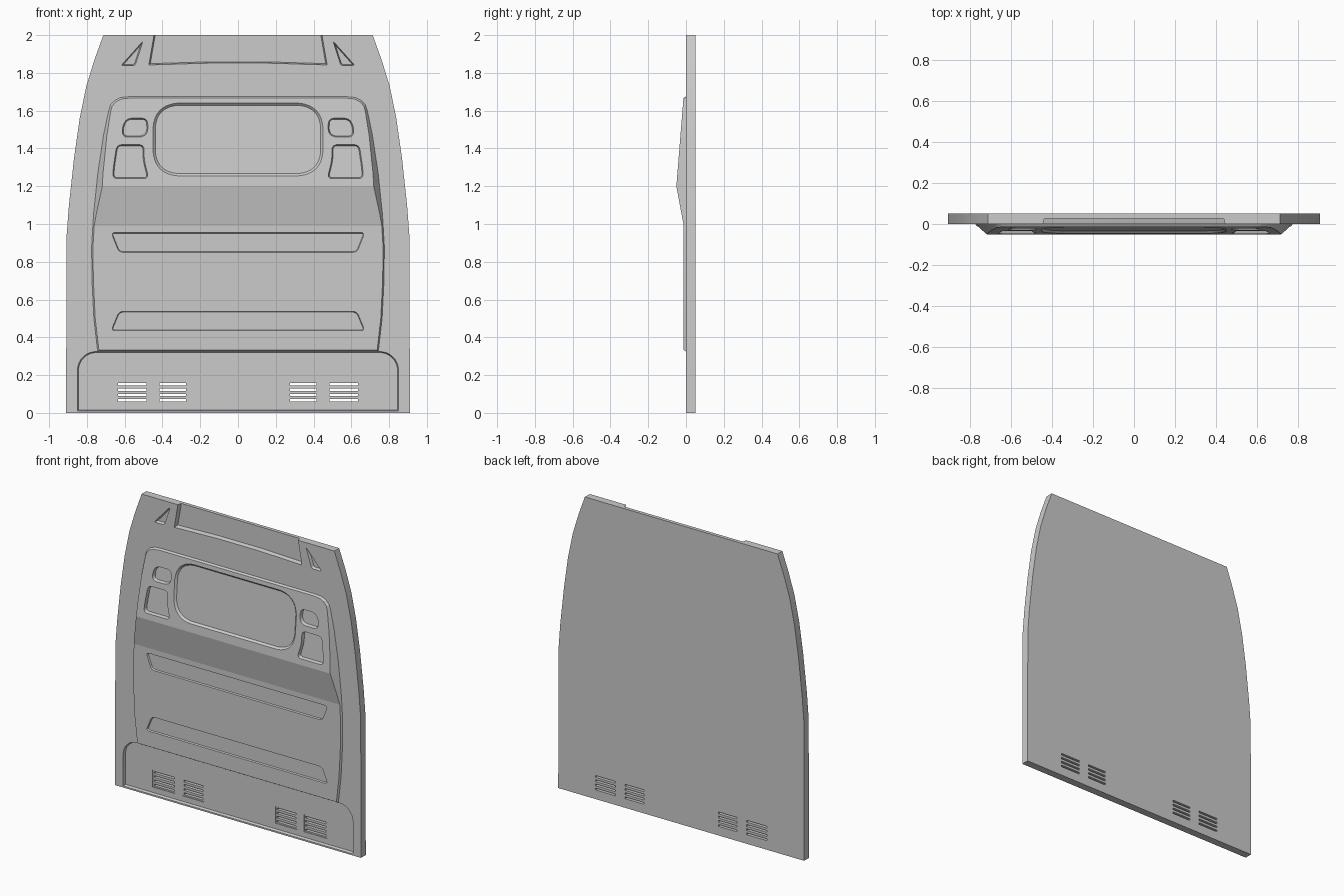
import bpy, bmesh, math
from mathutils import Vector

if "Cube" in bpy.data.objects:
    bpy.data.objects.remove(bpy.data.objects["Cube"])


def signed_area(pts):
    return sum(pts[i - 1][0] * pts[i][1] - pts[i - 1][1] * pts[i][0]
               for i in range(len(pts)))


def rounded(corners, r, n=6):
    """Fillet each corner of an (x, z) polygon."""
    out, count = [], len(corners)
    for i in range(count):
        p, a, b = (Vector(corners[j % count]) for j in (i, i - 1, i + 1))
        da, db = a - p, b - p
        s = p + da.normalized() * min(r, da.length * .45)
        e = p + db.normalized() * min(r, db.length * .45)
        c = p.lerp((s + e) / 2, .15)
        for k in range(n + 1):
            t = k / n
            out.append(s * (1 - t) ** 2 + c * 2 * t * (1 - t) + e * t * t)
    return out


def offset(pts, d):
    """Grow a polygon outwards by d."""
    pts = [Vector(p) for p in pts]
    n = len(pts)
    sign = 1 if signed_area(pts) > 0 else -1
    out = []
    for i in range(n):
        e1 = (pts[i] - pts[i - 1]).normalized()
        e2 = (pts[(i + 1) % n] - pts[i]).normalized()
        n1, n2 = Vector((e1.y, -e1.x)) * sign, Vector((e2.y, -e2.x)) * sign
        out.append(pts[i] + (n1 + n2) * (d / max(0.4, 1 + n1.dot(n2))))
    return out


def mirror(pts):
    return [(-p[0], p[1]) for p in reversed(pts)]


def symmetric(half):
    """Right-hand half outline, bottom to top, closed across x = 0."""
    return list(half) + mirror(half)


def loft(bm, front, back, yf, yb):
    """Solid between two (x, z) outlines lying on surfaces yf(z), yb(z)."""
    if signed_area(front) < 0:
        front, back = front[::-1], back[::-1]
    a = [bm.verts.new((p[0], yf(p[1]), p[1])) for p in front]
    b = [bm.verts.new((p[0], yb(p[1]), p[1])) for p in back]
    n = len(a)
    bm.faces.new(a)
    bm.faces.new(b[::-1])
    for i in range(n):
        j = (i + 1) % n
        bm.faces.new((a[j], a[i], b[i], b[j]))


def pocket(bm, pts, surf, depth, slope=0.4):
    """Cutter with sloping walls, its floor parallel to the surface."""
    loft(bm, offset(pts, 0.01 * slope), offset(pts, -depth * slope),
         lambda z: surf(z) - 0.01, lambda z: surf(z) + depth)


def make(name, bm):
    bm.normal_update()
    me = bpy.data.meshes.new(name)
    bm.to_mesh(me)
    bm.free()
    ob = bpy.data.objects.new(name, me)
    bpy.context.collection.objects.link(ob)
    return ob


def boolean(ob, other, op):
    """Bake a boolean, falling back to another solver if one yields nothing."""
    before = len(ob.data.polygons)
    for solver in ('EXACT', 'MANIFOLD', 'FLOAT'):
        m = ob.modifiers.new(op, 'BOOLEAN')
        m.operation, m.solver, m.object = op, solver, other
        bpy.context.view_layer.update()
        dg = bpy.context.evaluated_depsgraph_get()
        me = bpy.data.meshes.new_from_object(ob.evaluated_get(dg))
        ob.modifiers.remove(m)
        if len(me.polygons) not in (0, before):
            ob.data = me
            break
    bpy.data.objects.remove(other)


def const(v):
    return lambda z: v


LOW, PEAK, TOP = -0.012, -0.051, -0.014


def upper(z):
    return PEAK + (z - 1.2) * (TOP - PEAK) / 0.46


# Main wall sheet
bm = bmesh.new()
wall = symmetric([(.91, 0), (.908, .93), (.895, 1.1), (.868, 1.35), (.838, 1.56),
                  (.803, 1.73), (.76, 1.87), (.713, 2)])
loft(bm, wall, wall, const(0), const(.051))
panel = make("bulkhead_panel", bm)

# Raised centre: tapered outline intersected with the folded side profile
bm = bmesh.new()
half = [(.743, .325), (.763, .5), (.773, .7), (.775, .88), (.765, 1.05),
        (.742, 1.27), (.712, 1.47), (.685, 1.6)]
corner = [(.675, 1.63), (.652, 1.655), (.62, 1.67), (.57, 1.675)]
outline = symmetric(half + corner)
loft(bm, offset(outline, -.05), offset(outline, .006), const(-.083), const(.01))
raised = make("raised_centre", bm)
bm = bmesh.new()
profile = [(.2, .2), (LOW, .2), (LOW, .99), (PEAK, 1.2), (upper(1.8), 1.8), (.2, 1.8)]
sides = [[bm.verts.new((x, y, z)) for y, z in profile] for x in (-1, 1)]
bm.faces.new(sides[0])
bm.faces.new(sides[1][::-1])
for i in range(6):
    bm.faces.new((sides[0][i], sides[0][i - 1], sides[1][i - 1], sides[1][i]))
boolean(raised, make("fold_profile", bm), 'INTERSECT')
boolean(panel, raised, 'UNION')

# All recesses in the front face
bm = bmesh.new()
window = rounded([(-.45, 1.255), (.45, 1.255), (.45, 1.64), (-.45, 1.64)], .13, 8)
pocket(bm, window, upper, .012, 1.0)
pocket(bm, rounded([(-.63, .85), (.63, .85), (.672, .955), (-.672, .955)], .02, 4),
       const(LOW), .01)
pocket(bm, rounded([(-.672, .435), (.672, .435), (.63, .537), (-.63, .537)], .02, 4),
       const(LOW), .01)
small = rounded([(.59, 1.56), (.48, 1.56), (.475, 1.49), (.5, 1.46),
                 (.61, 1.46), (.615, 1.51)], .025, 4)
large = rounded([(.642, 1.42), (.497, 1.42), (.497, 1.34), (.472, 1.24),
                 (.665, 1.24), (.66, 1.3)], .025, 4)
triangle = rounded([(.62, 1.838), (.545, 1.838), (.502, 1.97)], .012, 3)
for shape, surf in ((small, upper), (large, upper), (triangle, const(0))):
    for pts in (shape, mirror(shape)):
        pocket(bm, pts, surf, .02, .3)
header = symmetric([(.15, 1.852), (.472, 1.842), (.438, 2.04)])
pocket(bm, header, const(0), .027, .25)
skirt = symmetric([(.85, .01)] + [(.75 + .1 * math.cos(a), .225 + .1 * math.sin(a))
                                  for a in [i * math.pi / 16 for i in range(9)]])
pocket(bm, skirt, const(0), .018, .3)
boolean(panel, make("recess_cutter", bm), 'DIFFERENCE')


def box(xa, xb, za, zb, y0, y1):
    pts = [(xa, za), (xb, za), (xb, zb), (xa, zb)]
    loft(bm, pts, pts, const(y0), const(y1))


# Vent grilles: shallow surround, then through slots
groups = [(-.56, .075), (-.345, .07), (.345, .07), (.56, .075)]
bm = bmesh.new()
for cx, w in groups:
    box(cx - w - .01, cx + w + .01, .052, .166, .01, .022)
boolean(panel, make("vent_surround_cutter", bm), 'DIFFERENCE')
bm = bmesh.new()
for cx, w in groups:
    for row in range(4):
        z = .067 + row * .028
        box(cx - w, cx + w, z - .006, z + .006, -.02, .1)
boolean(panel, make("vent_slot_cutter", bm), 'DIFFERENCE')

# Smooth fillets, crisp folds
bpy.ops.object.select_all(action='DESELECT')
panel.select_set(True)
bpy.context.view_layer.objects.active = panel
bpy.ops.object.shade_smooth_by_angle(angle=math.radians(8))
